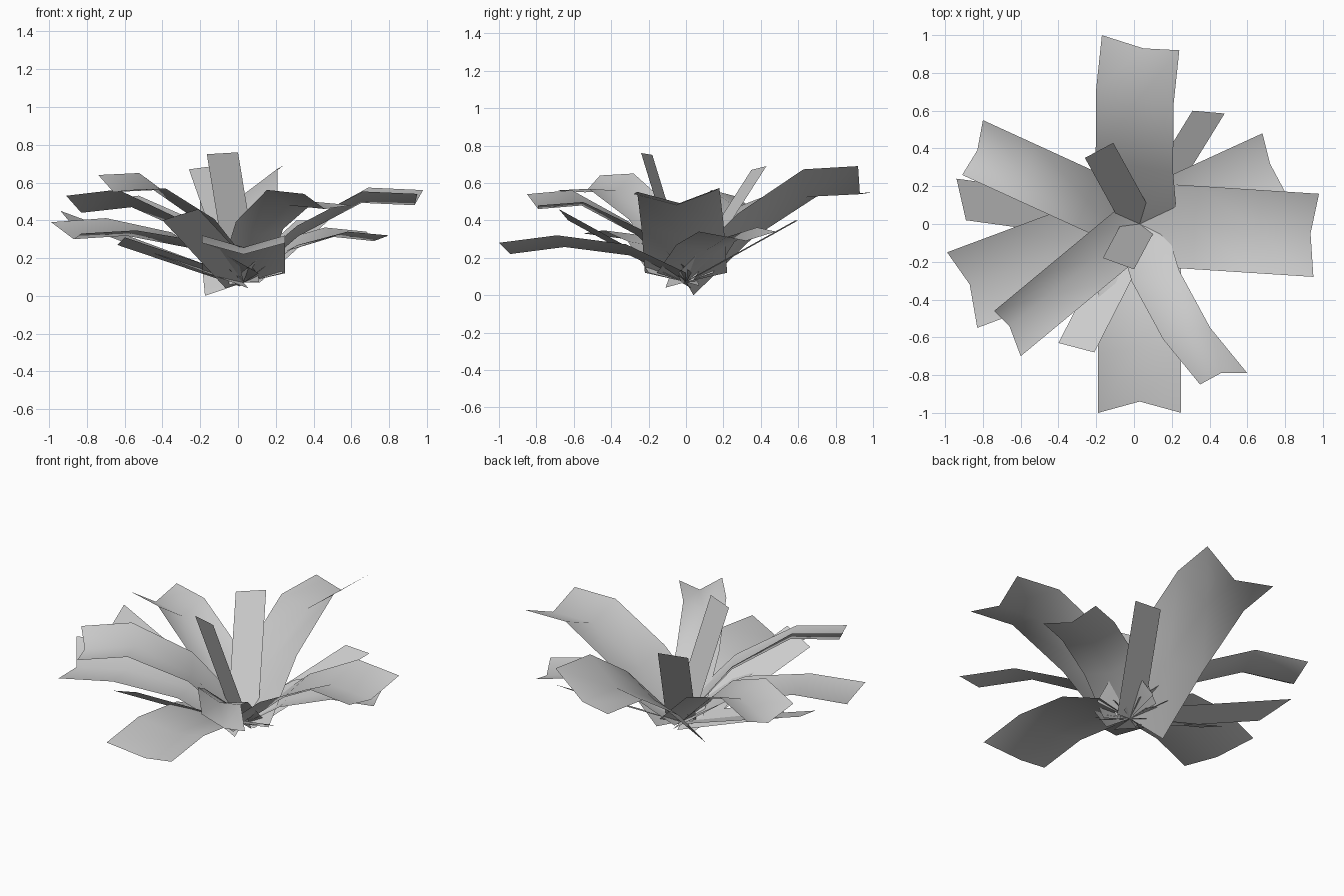
import bpy
from mathutils import Vector

cube = bpy.data.objects.get("Cube")
if cube:
    bpy.data.objects.remove(cube, do_unlink=True)

HUB = Vector((0.03, 0, 0.07))

grey = bpy.data.materials.new("leaf_grey")
grey.use_nodes = True
COLOUR = (0.6, 0.6, 0.6, 1)
grey.diffuse_color = COLOUR
grey.node_tree.nodes["Principled BSDF"].inputs["Base Color"].default_value = COLOUR


def strip_object(name, rows):
    """Join rows of points into a smooth open sheet."""
    count = len(rows[0])
    verts = [p for row in rows for p in row]
    faces = []
    for r in range(len(rows) - 1):
        for c in range(count - 1):
            a = r * count + c
            faces.append((a, a + 1, a + count + 1, a + count))
    mesh = bpy.data.meshes.new(name)
    mesh.from_pydata(verts, [], faces)
    mesh.materials.append(grey)
    for poly in mesh.polygons:
        poly.use_smooth = True
    obj = bpy.data.objects.new(name, mesh)
    bpy.context.collection.objects.link(obj)
    return obj


def folded_leaf(name, left, middle, right, low, high, bend=0.0, left_lift=0.05):
    """Wide creased leaf: arches from the hub to the three tip points."""
    tip = [Vector(left), Vector(middle), Vector(right)]
    half = (tip[2] - tip[0]) / 2
    half.z = 0
    up = Vector((0, 0, 1))
    base = [HUB - half + up * left_lift, HUB.copy(), HUB + half + up * 0.05]
    rows = [base]
    for t, h in ((0.32, low), (0.69, high)):
        row = []
        for b, e in zip(base, tip):
            p = b.lerp(e, t) + half.normalized() * bend
            p.z = b.z + (e.z - b.z) * h
            row.append(p)
        rows.append(row)
    rows.append(tip)
    return strip_object(name, rows)


def flat_leaf(name, left, right):
    """Narrow straight leaf: one flat strip from the hub to its tip edge."""
    a, b = Vector(left), Vector(right)
    half = (b - a) / 2
    return strip_object(name, [[HUB - half, HUB + half], [a, b]])


# Large arching leaves, clockwise from the back
folded_leaf("back_leaf", (-0.17, 1, 0.55), (0.05, 0.93, 0.54), (0.24, 0.92, 0.69),
            low=0.55, high=0.97, bend=-0.03, left_lift=-0.07)
folded_leaf("back_left_leaf", (0.68, 0.48, 0.34), (0.72, 0.32, 0.29), (0.8, 0.17, 0.32),
            low=0.75, high=1.1)
folded_leaf("left_leaf", (0.98, 0.16, 0.56), (0.935, -0.05, 0.48), (0.95, -0.28, 0.54),
            low=0.6, high=1.03)
folded_leaf("front_left_leaf", (0.6, -0.79, 0.48), (0.46, -0.79, 0.46), (0.35, -0.85, 0.54),
            low=0.65, high=1.05, bend=0.06)
folded_leaf("front_leaf", (0.25, -1, 0.28), (0.03, -0.94, 0.22), (-0.19, -1, 0.28),
            low=0.95, high=1.25)
folded_leaf("front_right_leaf", (-0.6, -0.7, 0.56), (-0.66, -0.54, 0.55),
            (-0.74, -0.46, 0.64), low=0.65, high=1.02)
folded_leaf("right_leaf", (-0.83, -0.55, 0.33), (-0.87, -0.32, 0.3),
            (-0.99, -0.15, 0.39), low=0.8, high=1.08)
folded_leaf("back_right_leaf", (-0.91, 0.26, 0.53), (-0.83, 0.39, 0.44),
            (-0.8, 0.55, 0.5), low=0.7, high=1.08)

# Straight leaves between them
flat_leaf("straight_right_leaf", (-0.89, 0.02, 0.39), (-0.94, 0.24, 0.45))
flat_leaf("straight_front_leaf", (-0.21, -0.68, 0.46), (-0.4, -0.63, 0.4))
flat_leaf("straight_back_leaf", (0.31, 0.6, 0.4), (0.48, 0.585, 0.4))
flat_leaf("low_right_leaf", (-0.6, -0.14, 0.31), (-0.64, 0, 0.27))

# Steep leaves at the centre
flat_leaf("upright_front_leaf", (0, -0.24, 0.76), (-0.165, -0.18, 0.75))
flat_leaf("upright_back_leaf", (-0.26, 0.35, 0.67), (-0.11, 0.43, 0.69))
